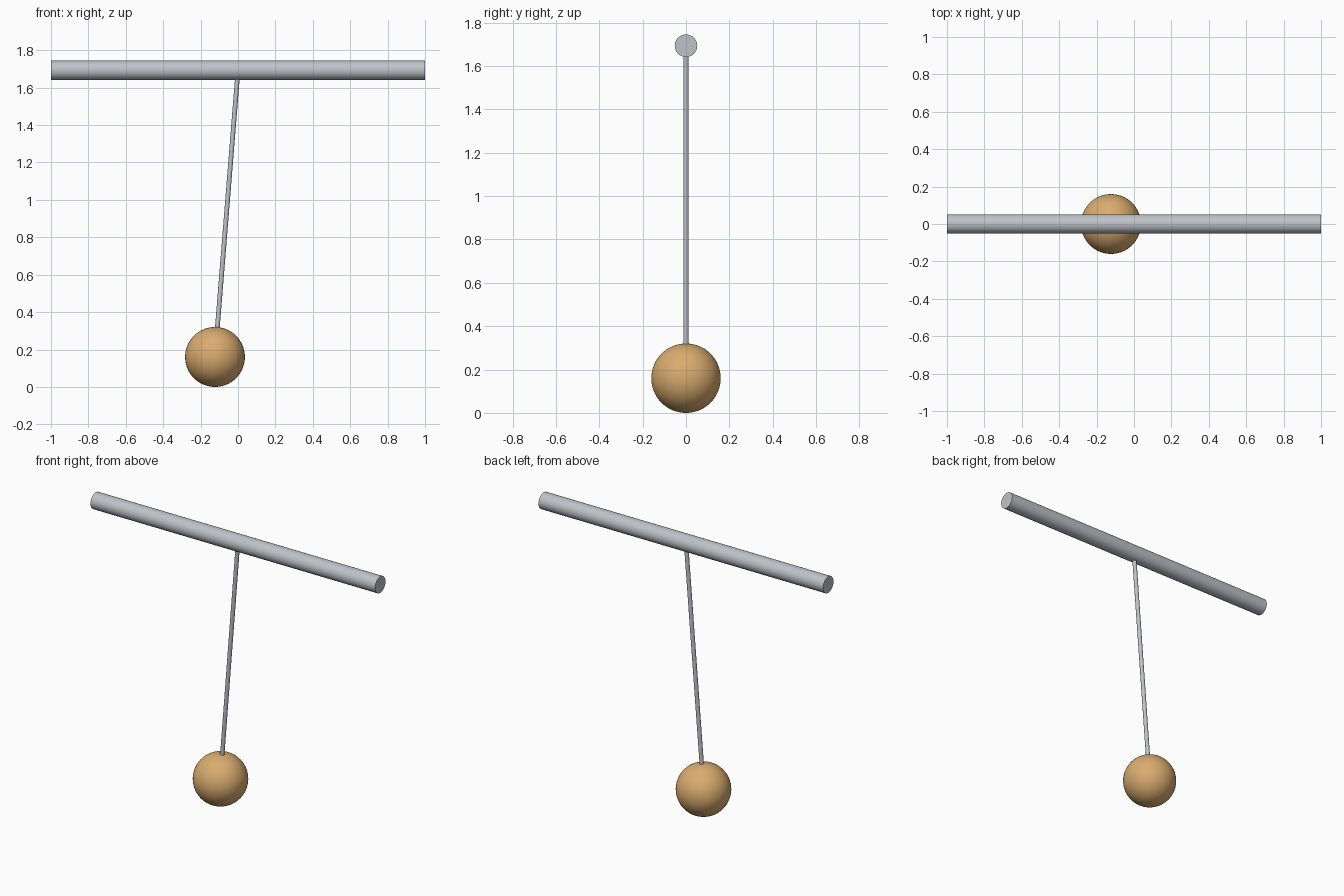
import bpy, math
from mathutils import Vector

if "Cube" in bpy.data.objects:
    bpy.data.objects.remove(bpy.data.objects["Cube"])


def material(name, rgb):
    m = bpy.data.materials.new(name)
    m.diffuse_color = (*rgb, 1)
    m.use_nodes = True
    m.node_tree.nodes["Principled BSDF"].inputs["Base Color"].default_value = m.diffuse_color
    return m


steel = material("steel grey", (0.52, 0.54, 0.58))
tan = material("tan", (0.70, 0.41, 0.16))

PIVOT = Vector((0, 0, 1.693))
BALL = Vector((-0.123, 0, 0.16))


def finish(name, mat):
    ob = bpy.context.object
    ob.name = name
    ob.data.materials.append(mat)
    bpy.ops.object.shade_smooth_by_angle(angle=math.radians(35))
    return ob


def bar(name, a, b, radius, sides, mat):
    d = b - a
    bpy.ops.mesh.primitive_cylinder_add(
        vertices=sides, radius=radius, depth=d.length, location=(a + b) / 2,
        rotation=d.to_track_quat('Z', 'Y').to_euler())
    return finish(name, mat)


# horizontal beam
bar("beam", Vector((-1, 0, PIVOT.z)), Vector((1, 0, PIVOT.z)), 0.052, 48, steel)

# swinging rod, from beam axis into the ball
bar("rod", PIVOT, BALL, 0.0125, 24, steel)

# ball weight
bpy.ops.mesh.primitive_uv_sphere_add(segments=64, ring_count=32, radius=0.16, location=BALL)
finish("ball", tan)
